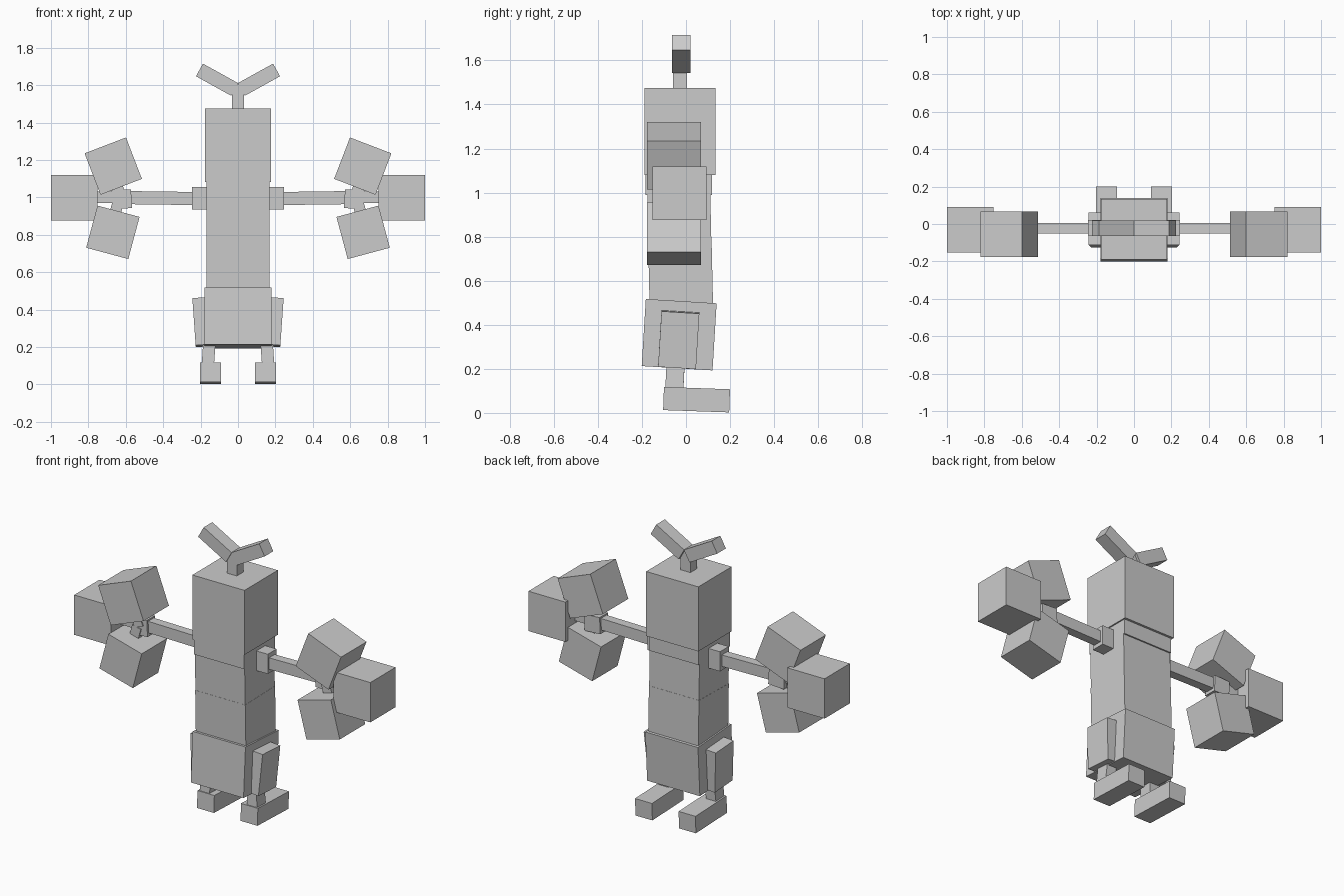
import bpy
from math import radians

cube = bpy.data.objects.get("Cube")
if cube:
    bpy.data.objects.remove(cube, do_unlink=True)

grey = bpy.data.materials.new("plain_grey")
grey.use_nodes = True
colour = (0.6, 0.6, 0.6, 1)
grey.diffuse_color = colour
grey.node_tree.nodes["Principled BSDF"].inputs["Base Color"].default_value = colour


def box(name, centre, size, tilt=0, roll=0):
    """Box pitched about x by tilt and turned about y by roll, in degrees."""
    bpy.ops.mesh.primitive_cube_add(size=1, location=centre)
    ob = bpy.context.object
    ob.name = name
    ob.scale = size
    ob.rotation_euler = (radians(tilt), radians(roll), 0)
    ob.data.materials.append(grey)
    return ob


def pair(name, centre, size, tilt=0, roll=0):
    """Left box and its mirrored right twin."""
    x, y, z = centre
    box("left_" + name, centre, size, tilt, roll)
    box("right_" + name, (-x, y, z), size, tilt, -roll)


# Head, body and hips
box("head", (0, -0.028, 1.278), (0.352, 0.322, 0.394))
box("collar", (0, -0.032, 1.04), (0.336, 0.302, 0.1))
box("chest", (0, -0.03, 0.87), (0.336, 0.286, 0.28), tilt=1.3)
box("waist", (0, -0.024, 0.61), (0.338, 0.288, 0.32), tilt=1.3)
box("hips", (0, -0.031, 0.355), (0.356, 0.322, 0.305), tilt=-3.5)

# Forked horn on the head
box("horn_stem", (0, -0.027, 1.535), (0.066, 0.064, 0.135))
pair("horn_branch", (0.112, -0.022, 1.629), (0.215, 0.083, 0.077), roll=-29)

# Arms
pair("shoulder", (0.2, -0.02, 0.995), (0.09, 0.085, 0.12))
pair("arm", (0.4, -0.023, 0.996), (0.4, 0.055, 0.07), roll=-0.8)
pair("wrist", (0.622, -0.023, 0.99), (0.105, 0.08, 0.1), roll=3)

# Three finger stubs per hand, each ending in a block
pair("outer_stub", (0.71, -0.03, 1.0), (0.12, 0.06, 0.06))
pair("upper_stub", (0.64, -0.04, 1.04), (0.06, 0.06, 0.1), roll=21)
pair("lower_stub", (0.65, -0.04, 0.94), (0.06, 0.06, 0.1), roll=-15)
pair("outer_block", (0.875, -0.03, 0.997), (0.25, 0.244, 0.243))
pair("upper_block", (0.667, -0.055, 1.167), (0.237, 0.245, 0.237), roll=21)
pair("lower_block", (0.669, -0.055, 0.813), (0.233, 0.245, 0.233), roll=-15)

# Legs and feet, with the feet reaching backwards
pair("thigh", (0.175, -0.033, 0.334), (0.12, 0.172, 0.253), tilt=-3.5, roll=4)
pair("shin", (0.157, -0.05, 0.165), (0.066, 0.082, 0.17), tilt=-3, roll=-4)
pair("foot", (0.147, 0.048, 0.06), (0.114, 0.3, 0.105), tilt=-2)
